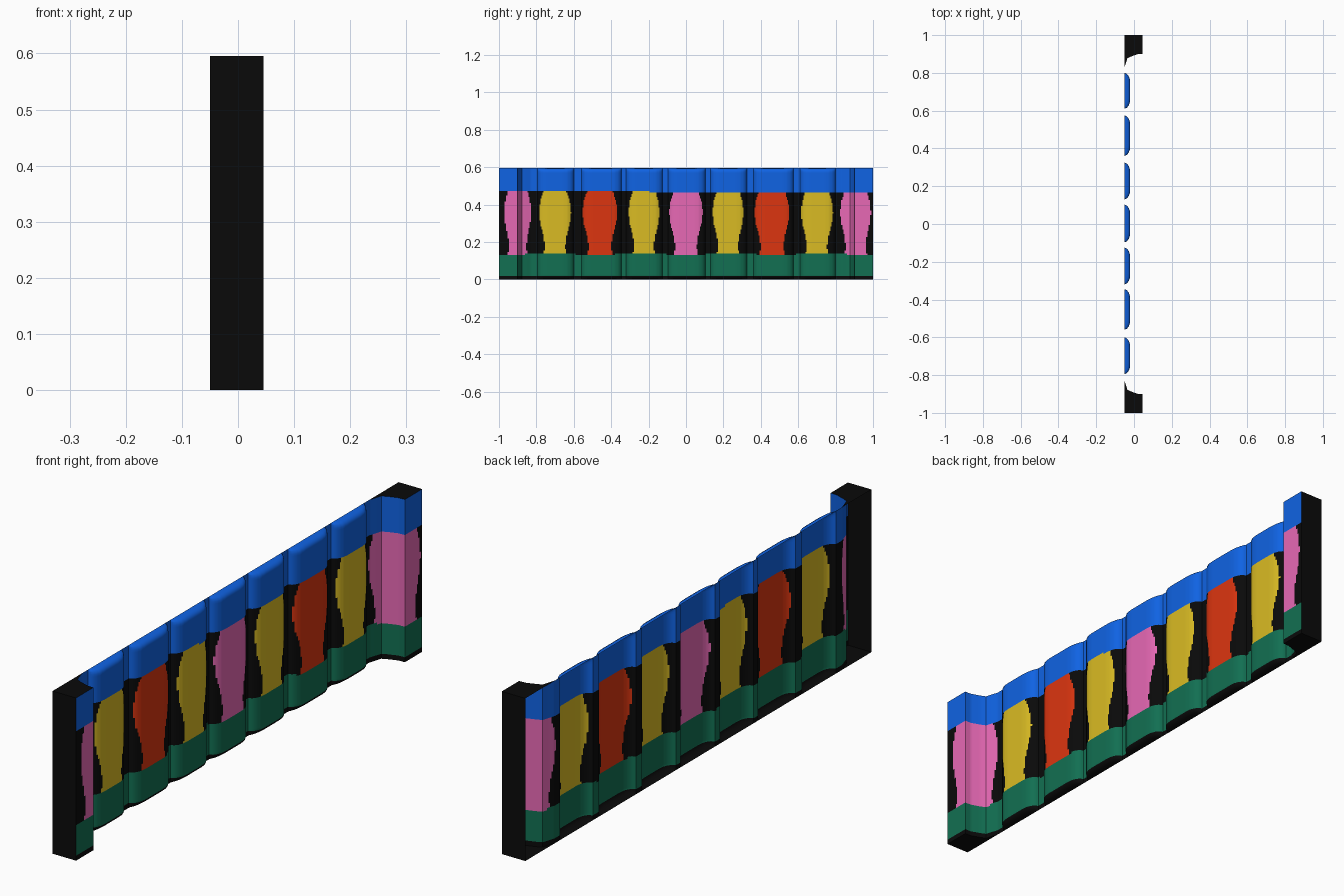
import bpy, math

if "Cube" in bpy.data.objects:
    bpy.data.objects.remove(bpy.data.objects["Cube"])

H = 0.595           # height
BACK = -0.05        # open back plane


def mat(name, rgb):
    m = bpy.data.materials.new(name)
    m.diffuse_color = (*rgb, 1)
    m.use_nodes = True
    m.node_tree.nodes["Principled BSDF"].inputs["Base Color"].default_value = m.diffuse_color
    return m


NAMES = ["black", "blue", "green", "yellow", "red", "pink"]
MATS = [mat(n, c) for n, c in zip(NAMES, [
    (0.003, 0.003, 0.003), (0.005, 0.125, 0.77), (0.006, 0.16, 0.085),
    (0.70, 0.50, 0.017), (0.72, 0.036, 0.005), (0.80, 0.14, 0.46)])]


def make(name, verts, faces, idx=None, smooth=True):
    me = bpy.data.meshes.new(name)
    me.from_pydata(verts, [], faces)
    for m in MATS if idx else MATS[:1]:
        me.materials.append(m)
    if idx:
        for p, k in zip(me.polygons, idx):
            p.material_index = k
    ob = bpy.data.objects.new(name, me)
    bpy.context.collection.objects.link(ob)
    if smooth:
        bpy.ops.object.select_all(action='DESELECT')
        ob.select_set(True)
        bpy.context.view_layer.objects.active = ob
        bpy.ops.object.shade_smooth_by_angle(angle=math.radians(40))
    return ob


# plan outline of the panel face: post, seven rounded bulges, post
POST = [(0.045, -1), (0.045, -0.9), (0.02, -0.899), (-0.015, -0.887),
        (-0.035, -0.878), (-0.042, -0.855), (BACK, -0.83)]
BULGES = [(-0.795, -0.6), (-0.56, -0.345), (-0.32, -0.125), (-0.097, 0.103),
          (0.13, 0.325), (0.36, 0.575), (0.61, 0.8)]
outline = list(POST)
for a, b in BULGES:
    edge = [(BACK, 0), (-0.037, 0.006), (-0.028, 0.018), (-0.022, 0.034), (-0.02, 0.055)]
    outline += [(x, a + d) for x, d in edge]
    outline += [(x, b - d) for x, d in reversed(edge)]
outline += [(x, -y) for x, y in reversed(POST)]

# subdivide the outline finely so painted shapes get clean borders
pts = [outline[0]]
for p, q in zip(outline, outline[1:]):
    n = max(1, math.ceil(math.dist(p, q) / 0.008))
    pts += [(p[0] + (q[0] - p[0]) * k / n, p[1] + (q[1] - p[1]) * k / n)
            for k in range(1, n + 1)]


def depth(z):
    """bulges roll back into the wall at the top and bottom edge"""
    r = 0.018
    t = max(0, z - (H - r), r - z) / r
    return math.sqrt(max(0, 1 - t * t))


# vases: centre, width factor, colour
VASES = [(-0.9, 0.8, 5), (-0.7, 0.95, 3), (-0.46, 1.05, 4), (-0.225, 0.92, 3), (0, 1, 5),
         (0.225, 0.92, 3), (0.46, 1.05, 4), (0.7, 0.95, 3), (0.907, 0.92, 5)]
SHAPE = [(0.13, 0.065), (0.17, 0.057), (0.23, 0.064), (0.30, 0.083),
         (0.36, 0.09), (0.42, 0.082), (0.47, 0.065)]


def half_width(z):
    for (z0, w0), (z1, w1) in zip(SHAPE, SHAPE[1:]):
        if z0 <= z <= z1:
            return w0 + (w1 - w0) * (z - z0) / (z1 - z0)
    return 0


def colour(y, z):
    wave = 0.006 * math.cos(y * 13)
    if z > 0.468 - 0.006 * y:
        return 1
    if z < 0.018:
        return 0
    if z < 0.135 - wave:
        return 2
    for c, s, k in VASES:
        if abs(y - c) < half_width(z) * s:
            return k
    return 0


zs = [0, 0.003, 0.009, 0.018] + [0.018 + (H - 0.036) * k / 70 for k in range(1, 71)] \
    + [H - 0.009, H - 0.003, H]
verts, faces, idx = [], [], []
N = len(pts)
for z in zs:
    for x, y in pts:
        f = depth(z) if abs(y) < 0.82 else 1
        verts.append((BACK + (x - BACK) * f, y, z))
for j in range(len(zs) - 1):
    for i in range(N - 1):
        a = j * N + i
        faces.append((a, a + 1, a + 1 + N, a + N))
        idx.append(colour((pts[i][1] + pts[i + 1][1]) / 2, (zs[j] + zs[j + 1]) / 2))
make("painted_panel", verts, faces, idx)

# black end plates and the post caps at top and bottom
for s, side in ((-1, "front"), (1, "rear")):
    end = [(BACK, s, 0), (0.045, s, 0), (0.045, s, H), (BACK, s, H)]
    make(side + "_end_plate", end, [(0, 1, 2, 3) if s < 0 else (3, 2, 1, 0)], smooth=False)
    plan = [(BACK, -1)] + POST
    n = len(plan)
    for z, level in ((0, "bottom"), (H, "top")):
        order = list(range(n))
        if (s < 0) != (z > 0):
            order.reverse()
        make(f"{side}_post_{level}_cap", [(x, -s * y, z) for x, y in plan],
             [order], smooth=False)
